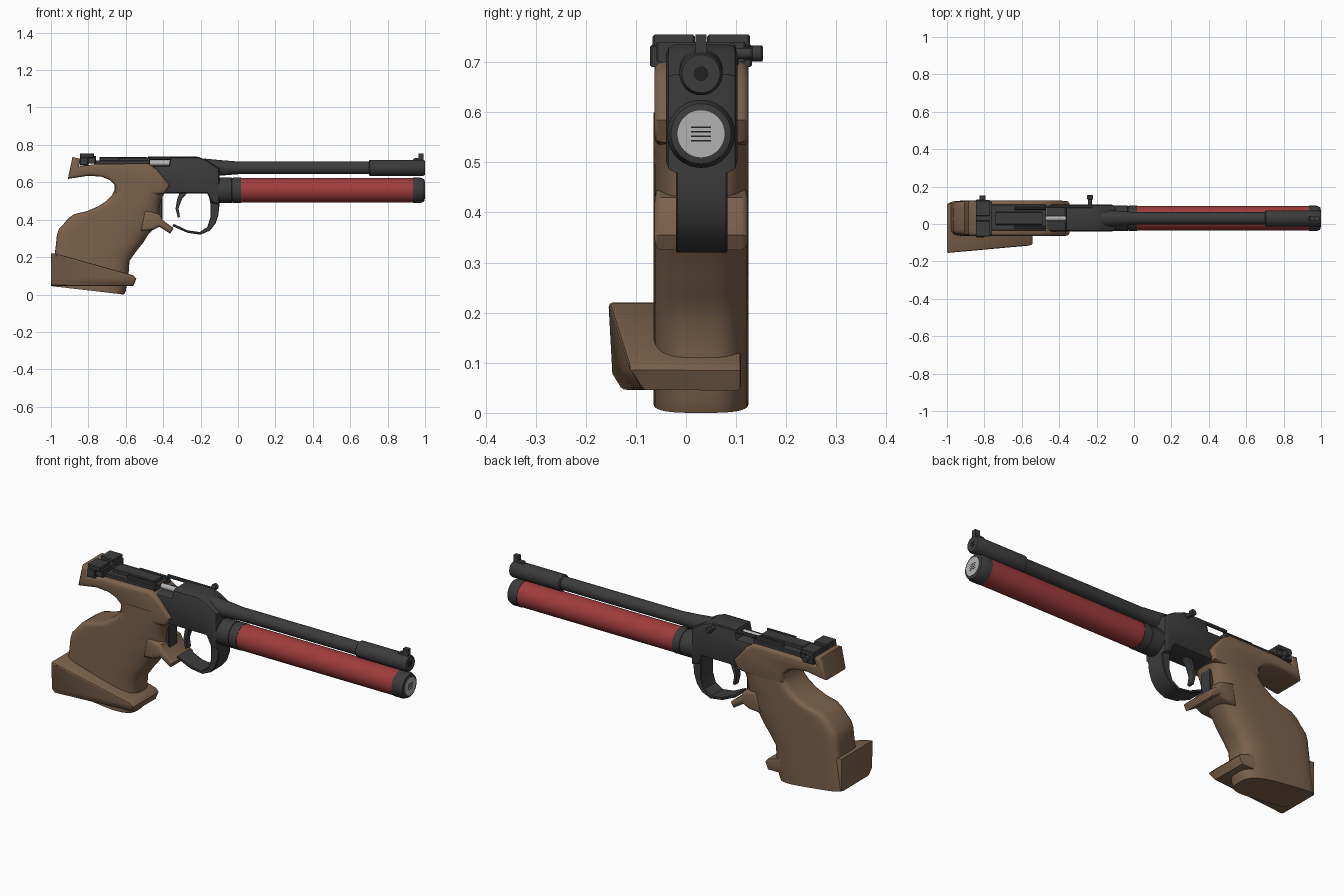
import bpy, bmesh, math
from mathutils import Vector

if "Cube" in bpy.data.objects:
    bpy.data.objects.remove(bpy.data.objects["Cube"], do_unlink=True)

MID = 0.03  # y of the bore line


def material(name, r, g, b):
    m = bpy.data.materials.new(name)
    m.use_nodes = True
    m.diffuse_color = (r, g, b, 1)
    m.node_tree.nodes["Principled BSDF"].inputs["Base Color"].default_value = (r, g, b, 1)
    return m


black = material("black metal", 0.045, 0.045, 0.045)
wood = material("walnut wood", 0.2, 0.122, 0.072)
red = material("red cylinder", 0.35, 0.045, 0.045)
silver = material("silver metal", 0.45, 0.45, 0.45)
dark = material("dark recess", 0.015, 0.015, 0.015)


def finish(name, bm, mat):
    bmesh.ops.recalc_face_normals(bm, faces=bm.faces)
    mesh = bpy.data.meshes.new(name)
    bm.to_mesh(mesh)
    bm.free()
    mesh.materials.append(mat)
    ob = bpy.data.objects.new(name, mesh)
    bpy.context.collection.objects.link(ob)
    bpy.ops.object.select_all(action='DESELECT')
    ob.select_set(True)
    bpy.context.view_layer.objects.active = ob
    bpy.ops.object.shade_smooth_by_angle(angle=math.radians(35))
    return ob


def prism(name, pts, y0, y1, mat, bevel=0.0, segments=2, shape=None):
    """Extrude an x-z outline along y and round its two rims."""
    bm = bmesh.new()
    caps = [bm.faces.new([bm.verts.new((x, y, z)) for x, z in pts]) for y in (y0, y1)]
    n = len(pts)
    a, b = ([v for v in f.verts] for f in caps)
    for i in range(n):
        j = (i + 1) % n
        bm.faces.new((a[i], a[j], b[j], b[i]))
    if shape:
        for v in bm.verts:
            shape(v.co)
    if bevel:
        bmesh.ops.recalc_face_normals(bm, faces=bm.faces)
        rims = [e for f in caps for e in f.edges]
        bmesh.ops.bevel(bm, geom=rims, offset=bevel, segments=segments,
                        profile=0.5, affect='EDGES', clamp_overlap=True)
    return finish(name, bm, mat)


def box(name, x, y, z, mat, bevel=0.004):
    pts = [(x[0], z[0]), (x[1], z[0]), (x[1], z[1]), (x[0], z[1])]
    return prism(name, pts, y[0], y[1], mat, bevel, 1)


def skin(name, rings, mat):
    """Join equal rings of points into a closed surface."""
    bm = bmesh.new()
    rows = [[bm.verts.new(p) for p in r] for r in rings]
    n = len(rows[0])
    for lo, hi in zip(rows, rows[1:]):
        for i in range(n):
            j = (i + 1) % n
            bm.faces.new((lo[i], lo[j], hi[j], hi[i]))
    bm.faces.new(rows[0])
    bm.faces.new(rows[-1])
    return finish(name, bm, mat)


def lathe(name, profile, z, mat, y=MID, sides=40, axis='X'):
    """Round part from (position, radius) pairs along x or y."""
    rings = []
    for p, r in profile:
        ring = []
        for i in range(sides):
            t = math.tau * i / sides
            c, s = r * math.cos(t), r * math.sin(t)
            ring.append(Vector((p, y + c, z + s)) if axis == 'X' else Vector((y + c, p, z + s)))
        rings.append(ring)
    return skin(name, rings, mat)


# Air cylinder with collar, end cap and gauge
TUBE = 0.557
lathe("air_cylinder", [(0.0, 0.066), (0.95, 0.066)], TUBE, red)
lathe("cylinder_collar", [(-0.13, 0.068), (-0.034, 0.068), (-0.032, 0.065),
                          (-0.028, 0.065), (-0.026, 0.068), (0.015, 0.068)], TUBE, black)
lathe("cylinder_end_cap", [(0.935, 0.068), (0.975, 0.068), (0.995, 0.06), (0.998, 0.05)], TUBE, black)
lathe("gauge_face", [(0.99, 0.047), (1.0, 0.047)], TUBE, silver)
for k in range(4):
    z = TUBE - 0.015 + k * 0.009
    box("gauge_mark", (0.998, 1.0005), (MID - 0.02, MID + 0.02), (z, z + 0.003), dark, 0)

# Barrel and front sight
BORE = 0.677
lathe("barrel", [(-0.16, 0.034), (0.75, 0.034)], BORE, black)
lathe("barrel_shroud", [(-0.18, 0.05), (-0.10, 0.042), (0.0, 0.034)], BORE, black)
lathe("muzzle_sleeve", [(0.70, 0.036), (0.705, 0.043), (0.99, 0.043), (1.0, 0.038)], BORE, black)
lathe("muzzle_hole", [(0.995, 0.015), (1.001, 0.015)], BORE, dark, sides=20)
prism("front_sight", [(0.93, 0.71), (0.94, 0.728), (0.965, 0.73), (0.965, 0.755),
                      (0.993, 0.755), (0.993, 0.71)], MID - 0.011, MID + 0.011, black)

# Receiver with sloping nose and open loading port
prism("receiver", [(-0.36, 0.735), (-0.21, 0.735), (-0.17, 0.72), (-0.10, 0.675),
                   (-0.10, 0.48), (-0.14, 0.49), (-0.165, 0.54), (-0.41, 0.54), (-0.46, 0.62),
                   (-0.48, 0.69), (-0.37, 0.69)], -0.04, 0.103, black, 0.018)
box("port_rail", (-0.48, -0.22), (0.085, 0.1), (0.72, 0.737), black)
lathe("loading_bolt", [(-0.49, 0.014), (-0.35, 0.014)], 0.702, silver, sides=20)
lathe("cocking_knob", [(0.09, 0.011), (0.13, 0.011), (0.133, 0.016), (0.15, 0.016),
                       (0.154, 0.012)], 0.717, black, y=-0.235, sides=20, axis='Y')

# Rear rails and rear sight
box("rear_receiver", (-0.77, -0.47), (-0.035, 0.105), (0.67, 0.717), black)
box("rear_rail", (-0.74, -0.49), (-0.005, 0.065), (0.71, 0.735), black)
for y in (-0.025, 0.075):
    box("side_rail", (-0.64, -0.47), (y, y + 0.015), (0.71, 0.732), black)
box("rear_sight_block", (-0.835, -0.76), (-0.06, 0.12), (0.70, 0.74), black)
box("rear_sight_body", (-0.845, -0.80), (-0.072, 0.132), (0.69, 0.735), black)
for y0, y1 in ((-0.067, MID - 0.012), (MID + 0.012, 0.128)):
    box("rear_sight_blade", (-0.845, -0.77), (y0, y1), (0.73, 0.755), black)
lathe("windage_screw", [(0.12, 0.016), (0.153, 0.016)], 0.717, black, y=-0.81, sides=20, axis='Y')

# Trigger guard, trigger and trigger housing
prism("trigger_guard", [(-0.10, 0.56), (-0.10, 0.47), (-0.105, 0.425), (-0.12, 0.38), (-0.15, 0.342),
                        (-0.20, 0.32), (-0.27, 0.33), (-0.35, 0.365), (-0.345, 0.378),
                        (-0.27, 0.343), (-0.205, 0.334), (-0.165, 0.36), (-0.148, 0.41),
                        (-0.147, 0.48), (-0.16, 0.55)], -0.02, 0.083, black, 0.003, 1)
prism("trigger", [(-0.31, 0.55), (-0.265, 0.55), (-0.30, 0.51), (-0.318, 0.46), (-0.31, 0.415),
                  (-0.322, 0.41), (-0.334, 0.46), (-0.325, 0.51)], 0.012, 0.048, black, 0.003)
box("trigger_housing", (-0.5, -0.405), (-0.005, 0.065), (0.40, 0.56), black)

# Wooden handle: height, back x, front x of each level
levels = [(0.0, -1.0, -0.61), (0.02, -1.0, -0.6), (0.11, -0.99, -0.585), (0.18, -0.982, -0.58),
          (0.23, -0.978, -0.545), (0.28, -0.972, -0.505), (0.32, -0.968, -0.48),
          (0.35, -0.958, -0.45), (0.38, -0.93, -0.43), (0.41, -0.905, -0.42),
          (0.43, -0.875, -0.42), (0.445, -0.81, -0.42), (0.47, -0.75, -0.418),
          (0.50, -0.705, -0.412), (0.53, -0.675, -0.4), (0.56, -0.66, -0.38),
          (0.60, -0.66, -0.39)]
rings = []
for z, back, front in levels:
    ring = []
    cx, half = (back + front) / 2, (front - back) / 2
    for i in range(48):
        t = math.tau * i / 48
        c, s = math.cos(t), math.sin(t)
        power = 2 / 3.2 if c > 0 else 2 / 7
        x = cx + half * math.copysign(abs(c) ** power, c)
        y = MID + 0.095 * math.copysign(abs(s) ** power, s)
        heel = 0.045 * (front - x) / (front - back) * max(0, 1 - z / 0.2)
        ring.append(Vector((x, y, z + heel)))
    rings.append(ring)
skin("grip_handle", rings, wood)

# Wooden top of the grip with the tail over the hand
prism("grip_top", [(-0.91, 0.618), (-0.885, 0.735), (-0.84, 0.725), (-0.85, 0.685), (-0.76, 0.698),
                   (-0.48, 0.70), (-0.435, 0.67), (-0.365, 0.585), (-0.39, 0.54), (-0.55, 0.52),
                   (-0.66, 0.54), (-0.657, 0.585), (-0.685, 0.612), (-0.73, 0.63),
                   (-0.80, 0.635)], -0.063, 0.125, wood, 0.018, 3)

# Finger rest below the trigger guard
prism("finger_rest", [(-0.5, 0.45), (-0.42, 0.43), (-0.405, 0.40), (-0.345, 0.355), (-0.362, 0.325),
                      (-0.42, 0.362), (-0.455, 0.345), (-0.52, 0.34)], -0.063, 0.124, wood, 0.015, 3)


# Palm shelf, narrowing towards the front on its outer side
def taper(co):
    if co.y < 0:
        co.y += 0.09 * (co.x + 1) + (0.03 if co.z < 0.06 else 0)


prism("palm_shelf", [(-1.0, 0.22), (-0.97, 0.218), (-0.56, 0.103), (-0.543, 0.085), (-0.56, 0.045),
                     (-1.0, 0.045), (-1.0, 0.075)], -0.155, 0.11, wood, 0.008, 2, taper)
